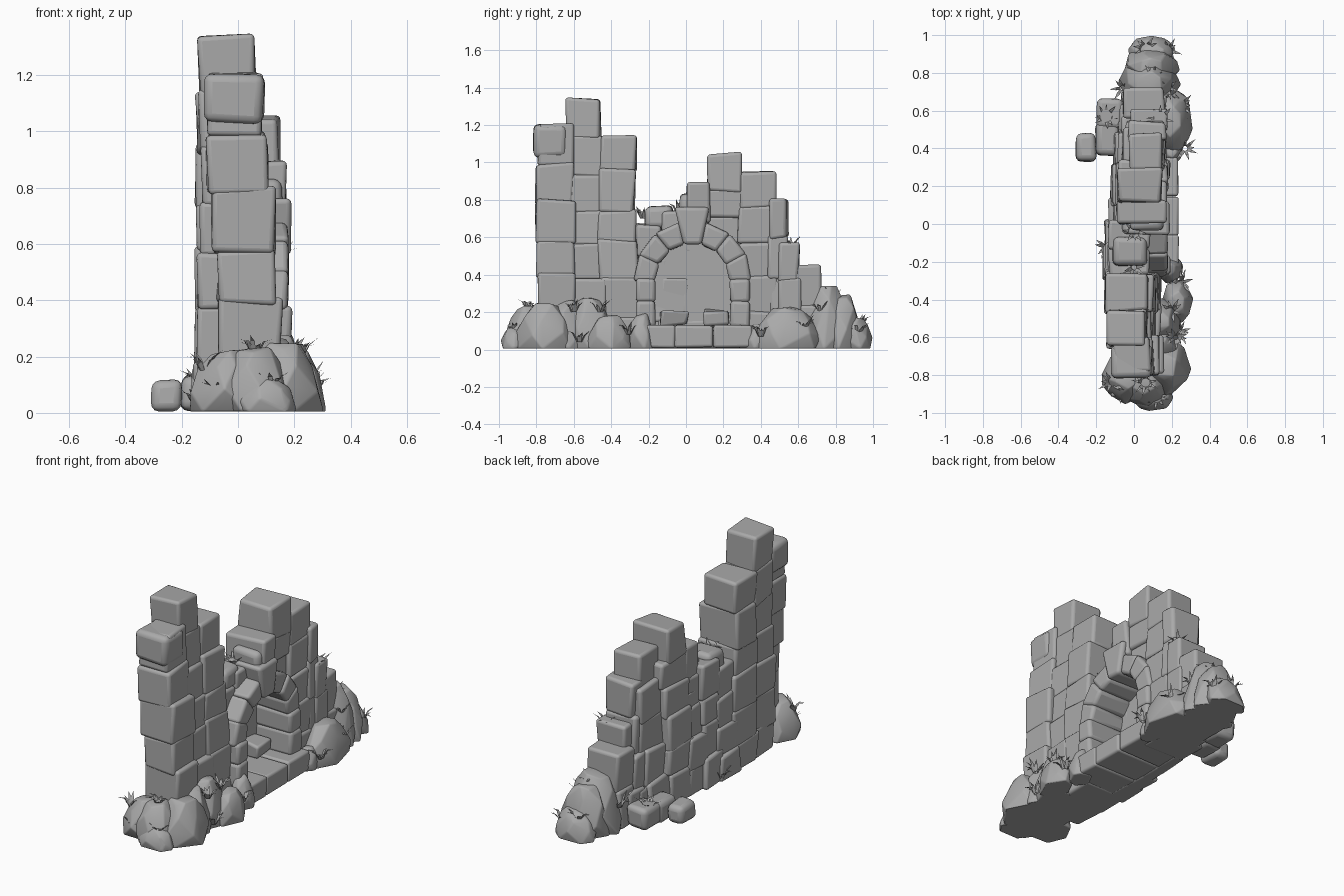
import bpy, bmesh, math, random
from mathutils import Vector

random.seed(7)
old = bpy.data.objects.get("Cube")
if old:
    bpy.data.objects.remove(old)

stone = bpy.data.materials.new("grey_stone")
stone.use_nodes = True
GREY = (0.4, 0.4, 0.4, 1)
stone.diffuse_color = GREY
stone.node_tree.nodes["Principled BSDF"].inputs["Base Color"].default_value = GREY


def finish(bm, name, bevel=0.0):
    """Turn a bmesh into a smooth-shaded object with worn edges."""
    bmesh.ops.recalc_face_normals(bm, faces=bm.faces)
    mesh = bpy.data.meshes.new(name)
    bm.to_mesh(mesh)
    bm.free()
    mesh.materials.append(stone)
    ob = bpy.data.objects.new(name, mesh)
    bpy.context.collection.objects.link(ob)
    if bevel:
        mod = ob.modifiers.new("worn_edges", 'BEVEL')
        mod.width, mod.segments = bevel, 3
        mod.limit_method = 'ANGLE'
        mod.angle_limit = math.radians(20)
        bpy.ops.object.select_all(action='DESELECT')
        ob.select_set(True)
        bpy.context.view_layer.objects.active = ob
        bpy.ops.object.shade_smooth_by_angle(angle=math.radians(60))
    return ob


def prism(bm, outline, x0, x1, wobble):
    """Stone with a four-cornered (y, z) outline, running from x0 to x1."""
    def corner(x, y, z):
        r = [random.uniform(-wobble, wobble) for _ in range(3)]
        return bm.verts.new((x + r[0], y + r[1], max(0.005, z + r[2])))
    a = [corner(x0, y, z) for y, z in outline]
    b = [corner(x1, y, z) for y, z in outline]
    bm.faces.new(a)
    bm.faces.new(b[::-1])
    for i in range(4):
        j = (i + 1) % 4
        bm.faces.new((a[i], b[i], b[j], a[j]))


def block(bm, x0, x1, y0, y1, z0, z1, wobble=0.01):
    prism(bm, [(y0, z0), (y1, z0), (y1, z1), (y0, z1)], x0, x1, wobble)


# Arch opening: centre, inner and outer radius
ARCH_Y, ARCH_Z, R_IN, R_OUT = 0.035, 0.37, 0.2, 0.32
NICHE_X = -0.045

# Ruined wall: columns of uneven blocks, each given as
# (start, end, top, back at foot, back at top, front at foot, front at top)
columns = [(-0.795, -0.62, 1.2, -0.055, -0.115, 0.18, 0.08),
           (-0.63, -0.45, 1.345, -0.15, -0.13, 0.155, 0.05),
           (-0.45, -0.27, 1.14, -0.155, -0.145, 0.15, 0.08),
           (-0.27, -0.13, 0.67, -0.16, -0.13, 0.16, 0.1),
           (-0.13, 0.0, 0.74, -0.155, -0.12, 0.16, 0.09),
           (0.0, 0.12, 0.89, -0.145, -0.08, 0.16, 0.16),
           (0.12, 0.3, 1.05, -0.135, -0.07, 0.17, 0.135),
           (0.3, 0.48, 0.95, -0.12, -0.02, 0.175, 0.15),
           (0.47, 0.54, 0.8, -0.1, -0.01, 0.175, 0.165),
           (0.52, 0.61, 0.57, -0.09, 0.0, 0.18, 0.17),
           (0.59, 0.71, 0.46, -0.08, -0.03, 0.18, 0.16)]
bm = bmesh.new()
for i, (ya, yb, top, back_lo, back_hi, front_lo, front_hi) in enumerate(columns):
    left = columns[i - 1][2] if i else 0
    right = columns[i + 1][2] if i + 1 < len(columns) else 0
    count = max(1, round(top / 0.19))
    cuts = [top * k / count + random.uniform(-0.02, 0.02) for k in range(count + 1)]
    cuts[0], cuts[-1] = 0.005, top
    mid = (ya + yb) / 2
    for z0, z1 in zip(cuts, cuts[1:]):
        y0 = ya - (random.uniform(0.006, 0.035) if z1 < left else random.uniform(-0.01, 0.01))
        y1 = yb + (random.uniform(0.006, 0.035) if z1 < right else random.uniform(-0.01, 0.01))
        t = (z0 + z1) / 2 / top
        xf = front_lo + (front_hi - front_lo) * t + random.uniform(-0.008, 0.008)
        xb = back_lo + (back_hi - back_lo) * t + random.uniform(-0.008, 0.008)
        reach = abs(mid - ARCH_Y)
        if reach < 0.245 and z0 < ARCH_Z + 0.25:
            # niche: a back layer, and a front layer only above the arch
            block(bm, xb, NICHE_X, y0, y1, z0 - 0.012, z1)
            low = max(z0, ARCH_Z + math.sqrt(0.26 ** 2 - reach ** 2))
            if z1 - low > 0.04:
                block(bm, NICHE_X - 0.03, xf - 0.02, ya, yb, low, z1)
        else:
            block(bm, xb, xf, y0, y1, z0 - 0.018, z1)
finish(bm, "ruined_wall", 0.033)

# Smooth lining at the back of the niche
bm = bmesh.new()
block(bm, NICHE_X - 0.05, NICHE_X + 0.003, ARCH_Y - 0.23, ARCH_Y + 0.23, 0.1, 0.6, 0.002)
finish(bm, "niche_back", 0.005)

# Arch: jambs, wedge stones and a raised keystone
bm = bmesh.new()
for s in (-1, 1):
    ya, yb = sorted((ARCH_Y + s * R_IN, ARCH_Y + s * (R_IN + 0.105)))
    for z0, z1 in ((0.12, 0.26), (0.25, ARCH_Z + 0.01)):
        block(bm, NICHE_X - 0.02, 0.19, ya, yb, z0, z1, 0.005)
STONES = 7
for k in range(STONES):
    a0, a1 = (math.pi * (k + d) / STONES for d in (-0.03, 1.03))
    key = k == STONES // 2
    outer = R_OUT + 0.08 if key else R_OUT
    ring = [(R_IN, a0), (outer, a0), (outer, a1), (R_IN, a1)]
    outline = [(ARCH_Y + r * math.cos(a), ARCH_Z + r * math.sin(a)) for r, a in ring]
    prism(bm, outline, NICHE_X - 0.02, 0.19 if key else 0.178, 0.005)
finish(bm, "arch_stones", 0.02)

# Sill under the arch and the loose stones lying in the niche
bm = bmesh.new()
for k in range(3):
    y = -0.27 + k * 0.207
    block(bm, -0.06, 0.235, y, y + 0.21, 0.01, 0.13, 0.004)
block(bm, NICHE_X - 0.02, 0.05, -0.14, 0.01, 0.12, 0.2, 0.015)
block(bm, NICHE_X - 0.02, 0.07, 0.1, 0.23, 0.12, 0.21, 0.015)
finish(bm, "sill", 0.014)

# Crumbled stones on the broken top edge, the wide capping block on the
# end pillar and fallen blocks behind
bm = bmesh.new()
for x0, x1, y0, y1, z0, z1 in ((-0.11, 0.07, -0.22, -0.07, 0.65, 0.77),
                               (-0.02, 0.16, -0.03, 0.05, 0.72, 0.83),
                               (-0.125, 0.09, -0.82, -0.64, 1.03, 1.2),
                               (-0.31, -0.2, 0.33, 0.48, 0.005, 0.115),
                               (-0.2, -0.08, 0.36, 0.54, 0.005, 0.13),
                               (-0.2, -0.06, 0.5, 0.66, 0.005, 0.14)):
    block(bm, x0, x1, y0, y1, z0, z1, 0.008)
finish(bm, "fallen_blocks", 0.03)

# Boulders: centre (x, y) and size (x, y, z), as sloping random hulls
boulders = [(0.16, -0.75, 0.29, 0.32, 0.24), (0.1, -0.91, 0.22, 0.18, 0.12),
            (-0.04, -0.81, 0.27, 0.28, 0.22), (0.06, -0.84, 0.28, 0.26, 0.23),
            (0.12, -0.64, 0.26, 0.26, 0.26), (0.23, -0.41, 0.16, 0.24, 0.18),
            (0.14, -0.52, 0.22, 0.26, 0.27), (0.19, -0.24, 0.14, 0.15, 0.19),
            (0.2, 0.54, 0.22, 0.38, 0.22), (0.08, 0.74, 0.32, 0.3, 0.34),
            (0.09, 0.83, 0.3, 0.22, 0.29), (0.1, 0.91, 0.26, 0.18, 0.17),
            (0.2, 0.38, 0.12, 0.13, 0.13)]
RINGS = ((0.0, 1.0), (0.38, 0.98), (0.75, 0.76), (1.0, 0.45))
bm = bmesh.new()
for x, y, sx, sy, sz in boulders:
    verts = []
    for ring, (height, radius) in enumerate(RINGS):
        for k in range(6):
            a = math.tau * (k + 0.5 * ring + random.uniform(-0.25, 0.25)) / 6
            r = 0.5 * radius * random.uniform(0.92, 1.08)
            h = height + (random.uniform(-0.1, 0.02) if ring else 0)
            verts.append(bm.verts.new((x + sx * r * math.cos(a),
                                       y + sy * r * math.sin(a), 0.005 + sz * h)))
    hull = bmesh.ops.convex_hull(bm, input=verts)
    loose = {v for v in hull["geom_interior"] if isinstance(v, bmesh.types.BMVert)}
    bmesh.ops.delete(bm, geom=list(loose), context='VERTS')
finish(bm, "boulders", 0.015)

# Grass tufts: (x, y, z) roots with bent blades fanning outwards
tufts = [(0.12, -0.92, 0.09), (-0.07, -0.89, 0.06), (0.06, -0.84, 0.21), (0.22, -0.6, 0.2),
         (0.2, -0.46, 0.2), (0.25, -0.31, 0.08), (0.24, -0.57, 0.04), (-0.12, -0.84, 0.15),
         (0.27, 0.4, 0.07), (0.25, 0.63, 0.1), (0.18, 0.72, 0.2), (0.1, 0.78, 0.27),
         (0.18, 0.92, 0.08), (0.06, 0.93, 0.12), (-0.06, 0.72, 0.15), (0.14, 0.56, 0.53),
         (-0.15, -0.12, 0.03), (0.0, -0.23, 0.7), (0.0, -0.04, 0.73), (-0.15, 0.57, 0.1)]
bm = bmesh.new()
for root in tufts:
    for k in range(9):
        a = math.tau * (k + random.random()) / 9
        out = Vector((math.cos(a), math.sin(a), 0))
        side = Vector((-out.y, out.x, 0)) * 0.008
        size = random.uniform(0.05, 0.09)
        base = Vector(root) + out * 0.012
        knee = base + out * size * 0.3 + Vector((0, 0, size * 0.55))
        tip = base + out * size * 0.75 + Vector((0, 0, size * random.uniform(0.5, 1.0)))
        v = [bm.verts.new(p) for p in (base - side, base + side, knee + side, knee - side, tip)]
        bm.faces.new(v[:4])
        bm.faces.new((v[3], v[2], v[4]))
finish(bm, "grass_tufts")
